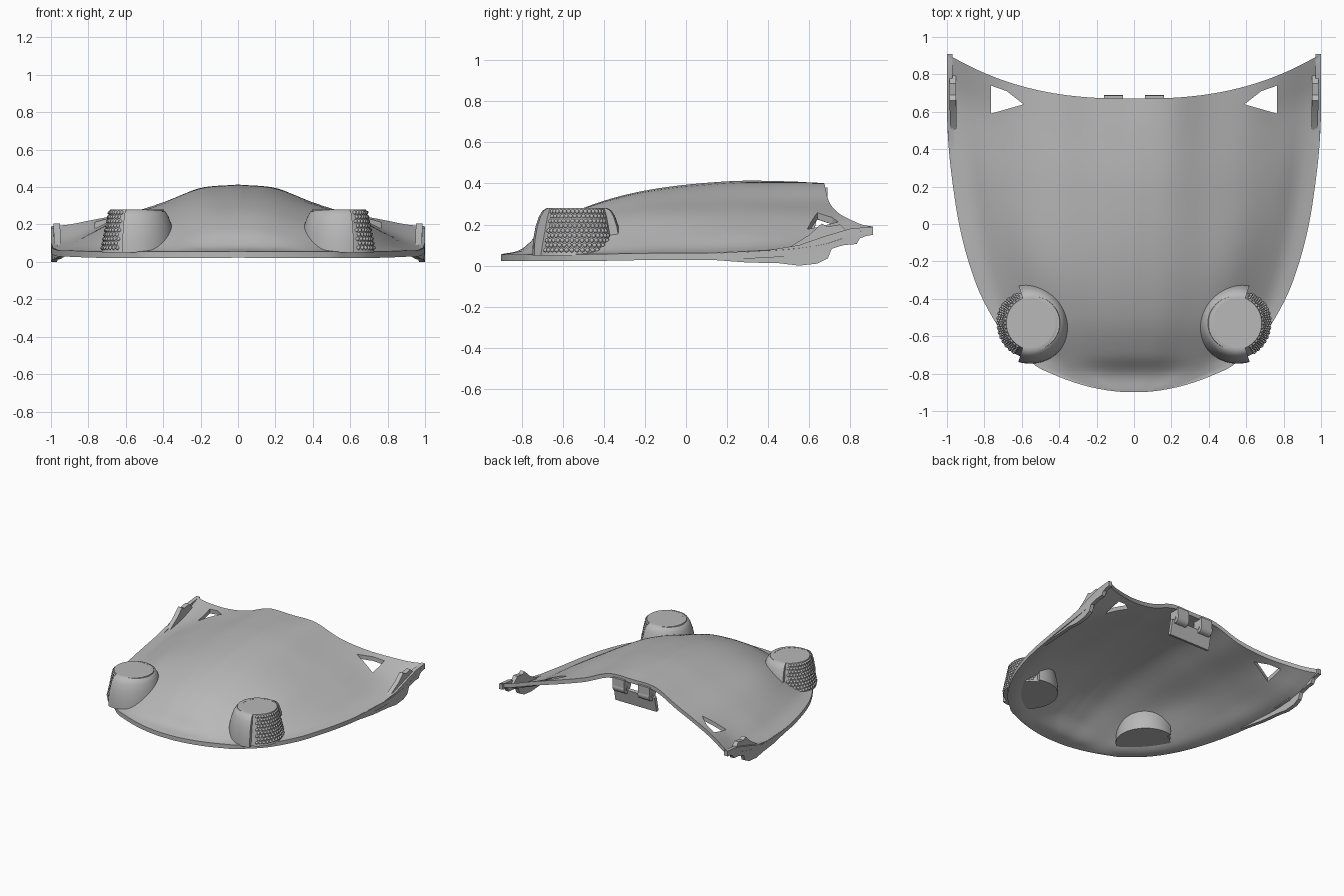
import bpy, bmesh, math
from mathutils import Matrix

if "Cube" in bpy.data.objects:
    bpy.data.objects.remove(bpy.data.objects["Cube"], do_unlink=True)

grey = bpy.data.materials.new("plain_grey")
grey.use_nodes = True
grey.diffuse_color = (0.48, 0.48, 0.48, 1)
grey.node_tree.nodes["Principled BSDF"].inputs["Base Color"].default_value = (0.48, 0.48, 0.48, 1)


def finish(name, bm, angle=35):
    """Turn a bmesh into a named, smooth shaded object."""
    bmesh.ops.recalc_face_normals(bm, faces=bm.faces[:])
    mesh = bpy.data.meshes.new(name)
    bm.to_mesh(mesh)
    bm.free()
    mesh.materials.append(grey)
    ob = bpy.data.objects.new(name, mesh)
    bpy.context.collection.objects.link(ob)
    if angle:
        bpy.ops.object.select_all(action='DESELECT')
        bpy.context.view_layer.objects.active = ob
        ob.select_set(True)
        bpy.ops.object.shade_smooth_by_angle(angle=math.radians(angle))
    return ob


def curve(xs, ys, x):
    """Smooth interpolation through points (Catmull-Rom style tangents)."""
    x = min(max(x, xs[0]), xs[-1])
    i = max(k for k in range(len(xs) - 1) if xs[k] <= x)

    def slope(k):
        a, b = max(k - 1, 0), min(k + 1, len(xs) - 1)
        return (ys[b] - ys[a]) / (xs[b] - xs[a])
    h = xs[i + 1] - xs[i]
    t = (x - xs[i]) / h
    return ((2*t**3 - 3*t*t + 1) * ys[i] + (t**3 - 2*t*t + t) * h * slope(i)
            + (3*t*t - 2*t**3) * ys[i + 1] + (t**3 - t*t) * h * slope(i + 1))


# Outline half widths (width squared near the round front keeps the tip full)
OUT_Y = [-0.9, -0.8, -0.7, -0.6, -0.4, -0.2, 0, 0.2, 0.4, 0.6, 0.91]
OUT_W = [0, 0.44, 0.59, 0.69, 0.81, 0.885, 0.935, 0.967, 0.99, 1, 1]
# Height sections: station -> heights from centre to rim
U = [0, 0.2, 0.4, 0.6, 0.8, 0.9, 1]
STATIONS = {
    -0.9: [0.055] * 7,
    -0.8: [0.08, 0.08, 0.075, 0.07, 0.06, 0.055, 0.055],
    -0.7: [0.17, 0.165, 0.14, 0.11, 0.07, 0.06, 0.055],
    -0.5: [0.28, 0.27, 0.23, 0.18, 0.1, 0.065, 0.055],
    -0.2: [0.365, 0.35, 0.3, 0.24, 0.13, 0.08, 0.06],
    0.2: [0.41, 0.39, 0.32, 0.25, 0.15, 0.09, 0.065],
    0.5: [0.41, 0.395, 0.315, 0.25, 0.16, 0.12, 0.1],
    0.67: [0.4, 0.395, 0.315, 0.26, 0.22, 0.2, 0.19],
}


def half_width(y):
    if y < -0.8:
        return 0.44 * math.sqrt(max(0, (y + 0.9) / 0.1))
    return curve(OUT_Y, OUT_W, y)


def shell_point(u, v):
    y0 = -0.899 + 1.569 * v ** 1.6
    bend = 0.24 * max(0, (y0 + 0.2) / 0.87) ** 2
    w = half_width(y0 + bend)
    x = u * w
    ys = list(STATIONS)
    z = curve(ys, [curve(U, row, abs(u)) for row in STATIONS.values()], y0)
    return x, y0 + bend * abs(x) ** 2.5, z


# Domed shell: top and bottom skins joined around the rim
bm = bmesh.new()
N, M, THICK = 56, 50, 0.033
skins = []
for drop in (0, THICK):
    rows = []
    for j in range(M + 1):
        pts = [shell_point(2 * i / N - 1, j / M) for i in range(N + 1)]
        rows.append([bm.verts.new((x, y, z - drop)) for x, y, z in pts])
    skins.append(rows)
    for j in range(M):
        for i in range(N):
            bm.faces.new((rows[j][i], rows[j][i+1], rows[j+1][i+1], rows[j+1][i]))


def border(r):
    return (r[0] + [row[-1] for row in r[1:]] + r[-1][-2::-1]
            + [row[0] for row in r[-2:0:-1]])


a, b = border(skins[0]), border(skins[1])
for i in range(len(a)):
    k = (i + 1) % len(a)
    bm.faces.new((a[i], a[k], b[k], b[i]))
shell = finish("shell", bm, 0)


def prism(bm, pts, place_a, place_b):
    """Close a polygon into a solid between two placements."""
    p = [bm.verts.new(place_a(*q)) for q in pts]
    q = [bm.verts.new(place_b(*q)) for q in pts]
    bm.faces.new(p)
    bm.faces.new(q[::-1])
    for i in range(len(p)):
        k = (i + 1) % len(p)
        bm.faces.new((p[i], q[i], q[k], p[k]))


# Triangular openings near the back corners
bm = bmesh.new()
for s in (-1, 1):
    prism(bm, [(0.59, 0.64), (0.765, 0.59), (0.765, 0.74), (0.68, 0.71)],
          lambda x, y: (s * x, y, -0.2), lambda x, y: (s * x, y, 0.7))
cutter = finish("opening_cutter", bm, 0)
cutter.hide_render = True
mod = shell.modifiers.new("openings", 'BOOLEAN')
mod.object, mod.operation, mod.solver = cutter, 'DIFFERENCE', 'EXACT'
bpy.ops.object.select_all(action='DESELECT')
bpy.context.view_layer.objects.active = shell
shell.select_set(True)
bpy.ops.object.modifier_apply(modifier=mod.name)
bpy.data.objects.remove(cutter, do_unlink=True)
bpy.ops.object.shade_smooth_by_angle(angle=math.radians(35))

# Ragged side frills at the back corners, in two overlapping layers
FRILL = [(0.1, 0.03), (0.3, 0.015), (0.45, 0.012), (0.55, 0.0), (0.64, 0.01), (0.69, 0.035),
         (0.71, 0.085), (0.77, 0.1), (0.83, 0.105), (0.85, 0.14), (0.91, 0.15),
         (0.91, 0.19), (0.8, 0.18), (0.68, 0.145), (0.55, 0.1), (0.4, 0.075), (0.1, 0.06)]
CREST = [(0.45, 0.05), (0.6, 0.06), (0.66, 0.1), (0.74, 0.13), (0.8, 0.15),
         (0.75, 0.2), (0.69, 0.19), (0.66, 0.205), (0.6, 0.15), (0.52, 0.1)]
for side, s in (("left", 1), ("right", -1)):
    for part, pts, inner, outer in (("frill", FRILL, 0.03, 0), ("frill_crest", CREST, 0.05, 0.015)):
        bm = bmesh.new()
        prism(bm, pts, lambda y, z: (s * (half_width(y) - inner), y, z),
              lambda y, z: (s * (half_width(y) - outer), y, z))
        finish(f"{side}_{part}", bm)


def revolve(profile, cx, cy, start, end, steps, s):
    """Revolve a radius/height profile through an arc."""
    bm = bmesh.new()
    full = abs(end - start) >= 360
    rings = []
    for i in range(steps if full else steps + 1):
        t = math.radians(start + (end - start) * i / steps)
        rings.append([bm.verts.new((s * (cx + r * math.cos(t)), cy + r * math.sin(t), z))
                      for r, z in profile])
    n = len(profile)
    for i in range(steps):
        p, q = rings[i], rings[(i + 1) % len(rings)]
        for k in range(n - 1 if full else n):
            m = (k + 1) % n
            bm.faces.new((p[k], q[k], q[m], p[m]))
    if full:
        bm.faces.new([r[0] for r in rings])
        bm.faces.new([r[-1] for r in rings])
    else:
        bm.faces.new(rings[0])
        bm.faces.new(rings[-1])
    return bm


# Eyes: capped lens, open hood wrapped round it, and rows of facets outside
LENS = [(0.19, 0.05), (0.178, 0.12), (0.155, 0.24), (0.143, 0.28)]
HOOD = [(0.13, 0.05), (0.217, 0.05), (0.215, 0.12), (0.202, 0.19), (0.185, 0.24),
        (0.168, 0.268), (0.145, 0.281), (0.13, 0.281)]
for side, s in (("left", 1), ("right", -1)):
    finish(f"{side}_eye_lens", revolve(LENS, 0.54, -0.53, 0, 360, 48, s))
    finish(f"{side}_eye_hood", revolve(HOOD, 0.555, -0.53, 73, 287, 40, s))
    bm = bmesh.new()
    for row in range(9):
        z = 0.075 + row * 0.0235
        r = curve([0.05, 0.28], [0.19, 0.143], z)
        for col in range(-7, 8):
            t = math.radians((col + 0.5 * (row % 2)) * 8)
            pos = Matrix.Translation((s * (0.54 + r * math.cos(t)), -0.53 + r * math.sin(t), z))
            bmesh.ops.create_icosphere(bm, subdivisions=1, radius=0.0125, matrix=pos)
    finish(f"{side}_eye_facets", bm, 50)


def box(name, loc, size, tilt=0):
    bm = bmesh.new()
    place = Matrix.Translation(loc) @ Matrix.Rotation(tilt, 4, 'X')
    bmesh.ops.create_cube(bm, size=1, matrix=place @ Matrix.Diagonal((*size, 1)))
    finish(name, bm)


def barrel(name, loc, radius, length):
    bm = bmesh.new()
    place = Matrix.Translation(loc) @ Matrix.Rotation(math.pi / 2, 4, 'Y')
    bmesh.ops.create_cone(bm, cap_ends=True, segments=24, radius1=radius, radius2=radius,
                          depth=length, matrix=place)
    finish(name, bm)


# Hinge under the back edge: two knuckles with pins, and a hanging plate
for side, s in (("left", 1), ("right", -1)):
    box(f"{side}_hinge_block", (s * 0.11, 0.645, 0.345), (0.1, 0.085, 0.07))
    barrel(f"{side}_hinge_knuckle", (s * 0.11, 0.65, 0.305), 0.04, 0.1)
    barrel(f"{side}_hinge_pin", (s * 0.11, 0.65, 0.305), 0.014, 0.108)
box("hinge_plate", (0, 0.625, 0.235), (0.36, 0.025, 0.12), math.radians(-12))
